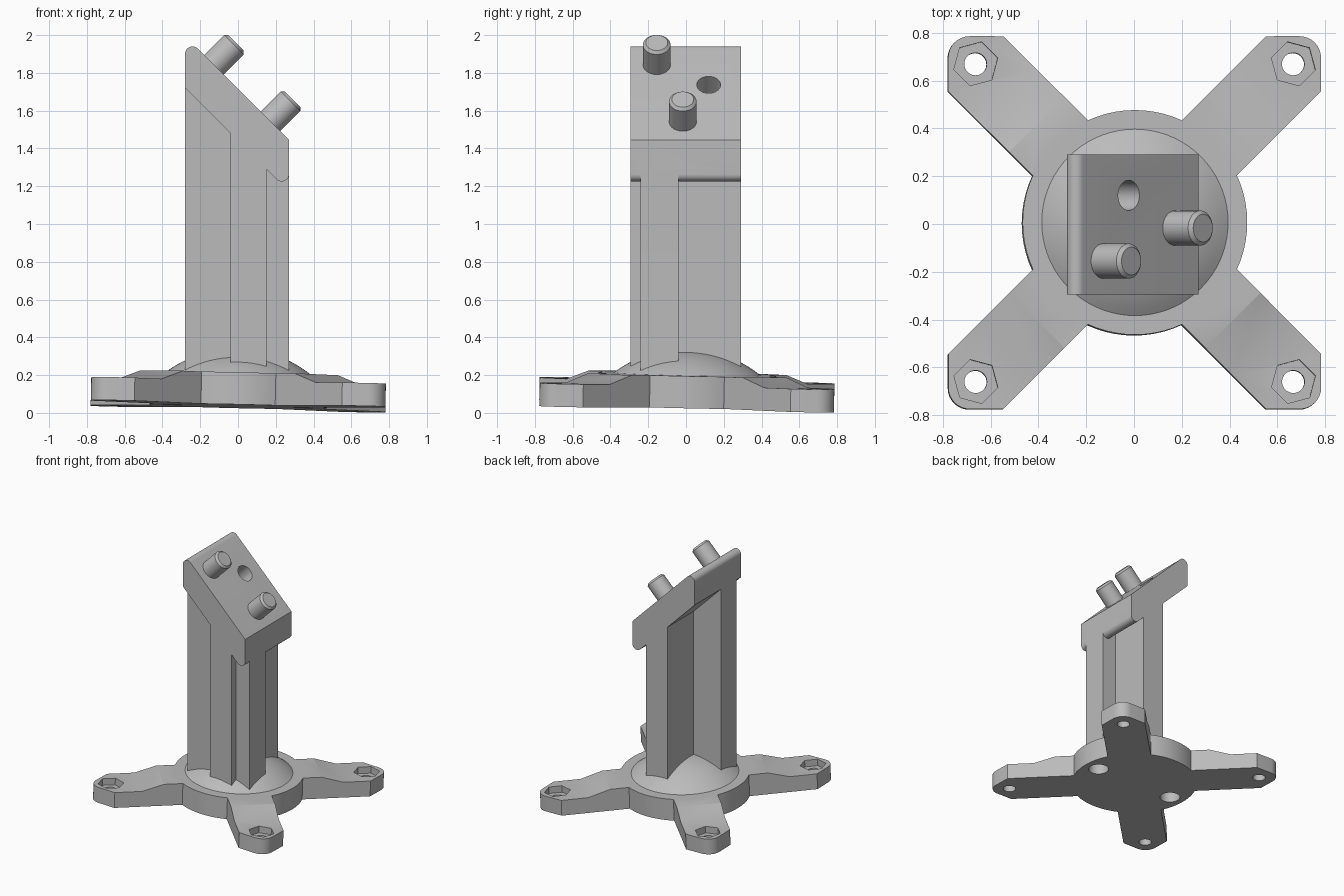
import bpy, bmesh
from math import cos, sin, pi, radians, sqrt
from mathutils import Matrix

cube = bpy.data.objects.get("Cube")
if cube:
    bpy.data.objects.remove(cube, do_unlink=True)

grey = bpy.data.materials.new("plain_grey")
grey.use_nodes = True
grey.diffuse_color = (0.5, 0.5, 0.5, 1)
grey.node_tree.nodes["Principled BSDF"].inputs["Base Color"].default_value = (0.5, 0.5, 0.5, 1)


def arc(cx, cy, r, a0, a1, n):
    """Points along an arc, angles in degrees."""
    angles = [radians(a0 + (a1 - a0) * i / n) for i in range(n + 1)]
    return [(cx + r * cos(a), cy + r * sin(a)) for a in angles]


def circle(r, n=48, start=0):
    return arc(0, 0, r, start, start + 360, n)[:-1]


def loft(name, rings, matrix=Matrix()):
    """Closed solid through (outline, height) rings."""
    bm = bmesh.new()
    loops = [[bm.verts.new((x, y, z)) for x, y in pts] for pts, z in rings]
    bm.faces.new(loops[0][::-1])
    bm.faces.new(loops[-1])
    for low, high in zip(loops, loops[1:]):
        for i in range(len(low)):
            j = (i + 1) % len(low)
            bm.faces.new((low[i], low[j], high[j], high[i]))
    bm.transform(matrix)
    bmesh.ops.recalc_face_normals(bm, faces=bm.faces)
    mesh = bpy.data.meshes.new(name)
    bm.to_mesh(mesh)
    bm.free()
    mesh.materials.append(grey)
    obj = bpy.data.objects.new(name, mesh)
    bpy.context.collection.objects.link(obj)
    return obj


def prism(name, pts, z0, z1, matrix=Matrix()):
    return loft(name, [(pts, z0), (pts, z1)], matrix)


def activate(obj):
    bpy.ops.object.select_all(action='DESELECT')
    obj.select_set(True)
    bpy.context.view_layer.objects.active = obj


def combine(target, tool, operation):
    activate(target)
    mod = target.modifiers.new(operation.lower(), 'BOOLEAN')
    mod.operation, mod.solver, mod.object = operation, 'EXACT', tool
    bpy.ops.object.modifier_apply(modifier=mod.name)
    bpy.data.objects.remove(tool, do_unlink=True)


# Base: disc with four stepped diagonal arms
THICK, HALF = 0.17, 0.163
base = prism("base", circle(0.47, 72), 0, THICK)
arm_plan = [(0.2, -HALF), (0.94, -HALF)] + arc(0.976, 0, 0.09, -45, 45, 8) + [(0.94, HALF), (0.2, HALF)]
ramp = [(0.58, THICK), (0.74, 0.122), (1.2, 0.122), (1.2, 0.3), (0.58, 0.3)]
side_on = Matrix.Rotation(pi / 2, 4, 'X')
for k in range(4):
    turn = Matrix.Rotation(radians(45 + 90 * k), 4, 'Z')
    seat = turn @ Matrix.Translation((0.94, 0, 0))
    arm = prism("arm", arm_plan, 0, THICK, turn)
    combine(arm, prism("ramp_cutter", ramp, -0.3, 0.3, turn @ side_on), 'DIFFERENCE')
    combine(arm, prism("nut_cutter", circle(0.095, 6), 0.07, 0.3, seat), 'DIFFERENCE')
    combine(arm, prism("bolt_cutter", circle(0.047, 32), -0.1, 0.3, seat), 'DIFFERENCE')
    combine(base, arm, 'UNION')

# Blind pockets underneath
for x in (-0.35, 0.35):
    pocket = prism("pocket_cutter", circle(0.075, 32), -0.1, 0.12, Matrix.Translation((x, 0, 0)))
    combine(base, pocket, 'DIFFERENCE')

# Shallow dome on the disc
rim, rise = 0.39, 0.135
ball = (rim ** 2 + rise ** 2) / (2 * rise)
radii = [rim * (1 - i / 12.5) for i in range(13)]
dome = loft("dome", [(circle(rim, 72), THICK - 0.02)] + [
    (circle(r, 72), THICK + rise - ball + sqrt(ball ** 2 - r ** 2)) for r in radii])

# Base and dome lean slightly
lean = (Matrix.Translation((0, 0.003, 0.035)) @ Matrix.Rotation(0.023, 4, 'Y')
        @ Matrix.Rotation(-0.022, 4, 'X'))
for obj in (base, dome):
    obj.data.transform(lean)

# Column: two crossed flanges under a sloping head with rounded lips
FRONT, BACK = -0.295, 0.29
head = arc(-0.241, 1.901, 0.039, 45, 180, 12) + [(-0.28, 1.72)]
head += arc(0.231, 1.264, 0.039, 225, 360, 12) + [(0.27, 1.445)]
wide = [(-0.28, 0.13), (0.27, 0.13), (0.27, 1.32), (-0.28, 1.84)]
deep = [(-0.04, 0.13), (0.15, 0.13), (0.15, 1.42), (-0.04, 1.6)]
column = prism("column", head, -BACK, -FRONT, side_on)
combine(column, prism("wide_flange", wide, 0.04, 0.24, side_on), 'UNION')
combine(column, prism("deep_flange", deep, -BACK, -FRONT, side_on), 'UNION')


def on_slope(x, y):
    return Matrix.Translation((x, y, 1.715 - x)) @ Matrix.Rotation(pi / 4, 4, 'Y')


# Blind hole and two chamfered pins on the slope
combine(column, prism("hole_cutter", circle(0.063), -0.17, 0.1, on_slope(-0.022, 0.12)), 'DIFFERENCE')
parts = [base, dome, column]
for name, x, y in (("upper_pin", -0.128, -0.155), ("lower_pin", 0.172, -0.017)):
    body, tip = circle(0.073), circle(0.058)
    parts.append(loft(name, [(body, -0.03), (body, 0.15), (tip, 0.165)], on_slope(x, y)))

for obj in parts:
    activate(obj)
    bpy.ops.object.shade_smooth_by_angle(angle=radians(25))
